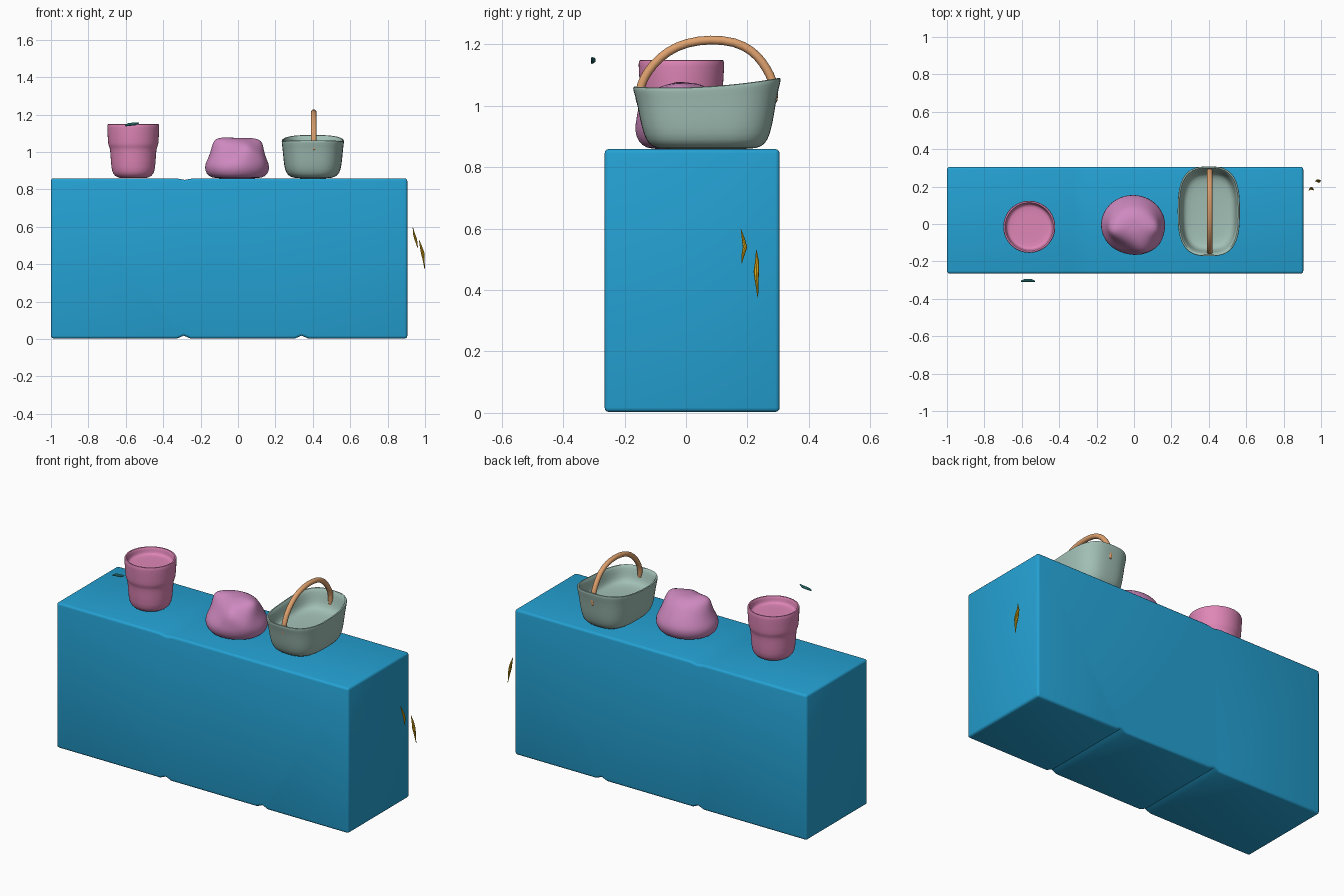
import bpy, bmesh, math
from mathutils import Vector

if "Cube" in bpy.data.objects:
    bpy.data.objects.remove(bpy.data.objects["Cube"])


def finish(name, bm, rgb, subsurf=0, angle=40):
    bmesh.ops.recalc_face_normals(bm, faces=bm.faces)
    me = bpy.data.meshes.new(name)
    bm.to_mesh(me)
    bm.free()
    ob = bpy.data.objects.new(name, me)
    bpy.context.collection.objects.link(ob)
    mat = bpy.data.materials.new(name + "_colour")
    mat.diffuse_color = (*[(c / 255) ** 2.2 for c in rgb], 1)
    mat.use_nodes = True
    mat.node_tree.nodes["Principled BSDF"].inputs["Base Color"].default_value = mat.diffuse_color
    me.materials.append(mat)
    if subsurf:
        mod = ob.modifiers.new("smooth", 'SUBSURF')
        mod.levels = mod.render_levels = subsurf
    bpy.ops.object.select_all(action='DESELECT')
    bpy.context.view_layer.objects.active = ob
    ob.select_set(True)
    bpy.ops.object.shade_smooth_by_angle(angle=math.radians(angle))
    return ob


def lathe(profile, centre, power=2.0, sides=32, shape=lambda v: v):
    """Stack of superellipse rings (z, rx, ry), capped at both ends."""
    bm = bmesh.new()
    rings = []
    for z, rx, ry in profile:
        ring = []
        for i in range(sides):
            a = 2 * math.pi * i / sides
            c, s = math.cos(a), math.sin(a)
            x = math.copysign(abs(c) ** (2 / power), c) * rx
            y = math.copysign(abs(s) ** (2 / power), s) * ry
            ring.append(bm.verts.new(shape(Vector((centre[0] + x, centre[1] + y, z)))))
        rings.append(ring)
    for a, b in zip(rings, rings[1:]):
        for i in range(sides):
            j = (i + 1) % sides
            bm.faces.new((a[i], a[j], b[j], b[i]))
    bm.faces.new(rings[0])
    bm.faces.new(rings[-1])
    return bm


def tube(points, radii, sides=12):
    """Tapering round tube through a list of points."""
    pts = [Vector(p) for p in points]
    bm = bmesh.new()
    rings = []
    for k, p in enumerate(pts):
        t = (pts[min(k + 1, len(pts) - 1)] - pts[max(k - 1, 0)]).normalized()
        u = t.cross(Vector((0.31, 0.93, 0.17)) if abs(t.x) > 0.5 else Vector((1, 0, 0))).normalized()
        w = t.cross(u)
        rings.append([bm.verts.new(p + radii[k] * (u * math.cos(a) + w * math.sin(a)))
                      for a in (2 * math.pi * i / sides for i in range(sides))])
    for a, b in zip(rings, rings[1:]):
        for i in range(sides):
            j = (i + 1) % sides
            bm.faces.new((a[i], a[j], b[j], b[i]))
    bm.faces.new(rings[0])
    bm.faces.new(rings[-1])
    return bm


# Counter block: front outline with shallow seams, extruded in y, edges rounded
outline = [(-1, 0.003)]
for seam in (-0.29, 0.34):
    outline += [(seam - 0.035, 0.003), (seam, 0.018), (seam + 0.035, 0.003)]
outline += [(0.905, 0.003), (0.905, 0.859), (-0.24, 0.859), (-0.285, 0.851), (-0.33, 0.859), (-1, 0.859)]
bm = bmesh.new()
front = bm.faces.new([bm.verts.new((x, -0.265, z)) for x, z in outline])
back = bmesh.ops.extrude_face_region(bm, geom=[front])["geom"]
for v in back:
    if isinstance(v, bmesh.types.BMVert):
        v.co.y = 0.305
bmesh.ops.recalc_face_normals(bm, faces=bm.faces)
corners = [e for e in bm.edges if e.is_manifold and e.calc_face_angle() > math.radians(60)]
bmesh.ops.bevel(bm, geom=corners, offset=0.014, segments=3, profile=0.5, affect='EDGES')
finish("counter", bm, (41, 160, 210))

# Flower pot with a collar and shallow filling
pot = [(0.86, 0.06), (0.863, 0.085), (0.88, 0.108), (0.91, 0.118), (1.0, 0.123), (1.022, 0.126),
       (1.035, 0.134), (1.06, 0.136), (1.14, 0.141), (1.149, 0.139), (1.149, 0.129),
       (1.14, 0.125), (1.115, 0.122), (1.108, 0.115), (1.108, 0.05)]
finish("pot", lathe([(z, r, r) for z, r in pot], (-0.56, -0.015)), (222, 133, 181), 1, 60)

# Soft lump: tapered body with pushed-out bumps
bumps = [((-0.105, -0.03, 1.06), (-0.015, -0.01, 0.012), 0.035),
         ((0.11, -0.025, 1.055), (0.018, -0.008, 0.01), 0.035),
         ((0.045, -0.11, 1.0), (0.005, -0.03, 0.015), 0.04),
         ((0.115, -0.09, 0.97), (0.012, -0.015, 0.0), 0.035),
         ((-0.06, -0.12, 0.98), (0.0, 0.012, 0.0), 0.04)]


def bulge(v):
    out = v.copy()
    for c, push, width in bumps:
        out += Vector(push) * math.exp(-(v - Vector(c)).length_squared / (2 * width ** 2))
    return out


lump = [(0.858, 0.09, 0.085), (0.862, 0.135, 0.125), (0.88, 0.165, 0.15), (0.92, 0.175, 0.164),
        (0.95, 0.164, 0.155), (0.98, 0.149, 0.139), (1.01, 0.137, 0.12), (1.04, 0.122, 0.098),
        (1.06, 0.104, 0.074), (1.072, 0.07, 0.045), (1.075, 0.03, 0.02)]
finish("soft_lump", lathe(lump, (-0.005, -0.005), 2, 40, bulge), (205, 136, 190), 1, 80)


# Basket: rounded oblong bowl whose rim rises to the back and at both ends
def rim_tilt(v):
    k = max(0, (v.z - 0.9) / 0.165)
    y = v.y - 0.068
    v.z += k * (0.06 * y + 0.25 * y * y - 0.004)
    return v


basket = [(0.859, 0.07, 0.12), (0.861, 0.105, 0.165), (0.875, 0.135, 0.19), (0.905, 0.15, 0.206),
          (0.96, 0.157, 0.219), (1.02, 0.162, 0.229), (1.055, 0.167, 0.241), (1.066, 0.167, 0.241),
          (1.068, 0.158, 0.233), (1.055, 0.15, 0.222), (1.0, 0.143, 0.21), (0.975, 0.132, 0.195),
          (0.968, 0.1, 0.15), (0.966, 0.04, 0.06)]
finish("basket", lathe(basket, (0.4, 0.068), 2.9, 40, rim_tilt), (160, 190, 180), 1, 60)

# Basket handle: arch along y
arch = [(-0.15, 1.0), (-0.152, 1.05), (-0.138, 1.09), (-0.108, 1.135), (-0.06, 1.178), (0.0, 1.206),
        (0.08, 1.217), (0.16, 1.209), (0.215, 1.18), (0.25, 1.142), (0.274, 1.1), (0.288, 1.065), (0.285, 1.0)]
finish("basket_handle", tube([(0.405, y, z) for y, z in arch], [0.015] * len(arch)), (222, 160, 110), 1, 60)

# Small loose slivers beside and in front of the counter
finish("gold_sliver_near", tube([(0.935, 0.179, 0.597), (0.94, 0.187, 0.565), (0.948, 0.192, 0.54),
                                 (0.955, 0.186, 0.515), (0.961, 0.181, 0.487)],
                                [0.001, 0.005, 0.007, 0.005, 0.001], 8), (215, 165, 30))
finish("gold_sliver_far", tube([(0.968, 0.229, 0.53), (0.978, 0.231, 0.495), (0.987, 0.229, 0.46),
                                (0.992, 0.23, 0.43), (0.998, 0.234, 0.375)],
                               [0.001, 0.006, 0.009, 0.006, 0.001], 8), (215, 165, 30))
finish("teal_sliver", tube([(-0.603, -0.306, 1.14), (-0.585, -0.302, 1.147), (-0.55, -0.302, 1.15),
                            (-0.53, -0.306, 1.156)], [0.004, 0.008, 0.008, 0.003], 8), (60, 150, 150))
